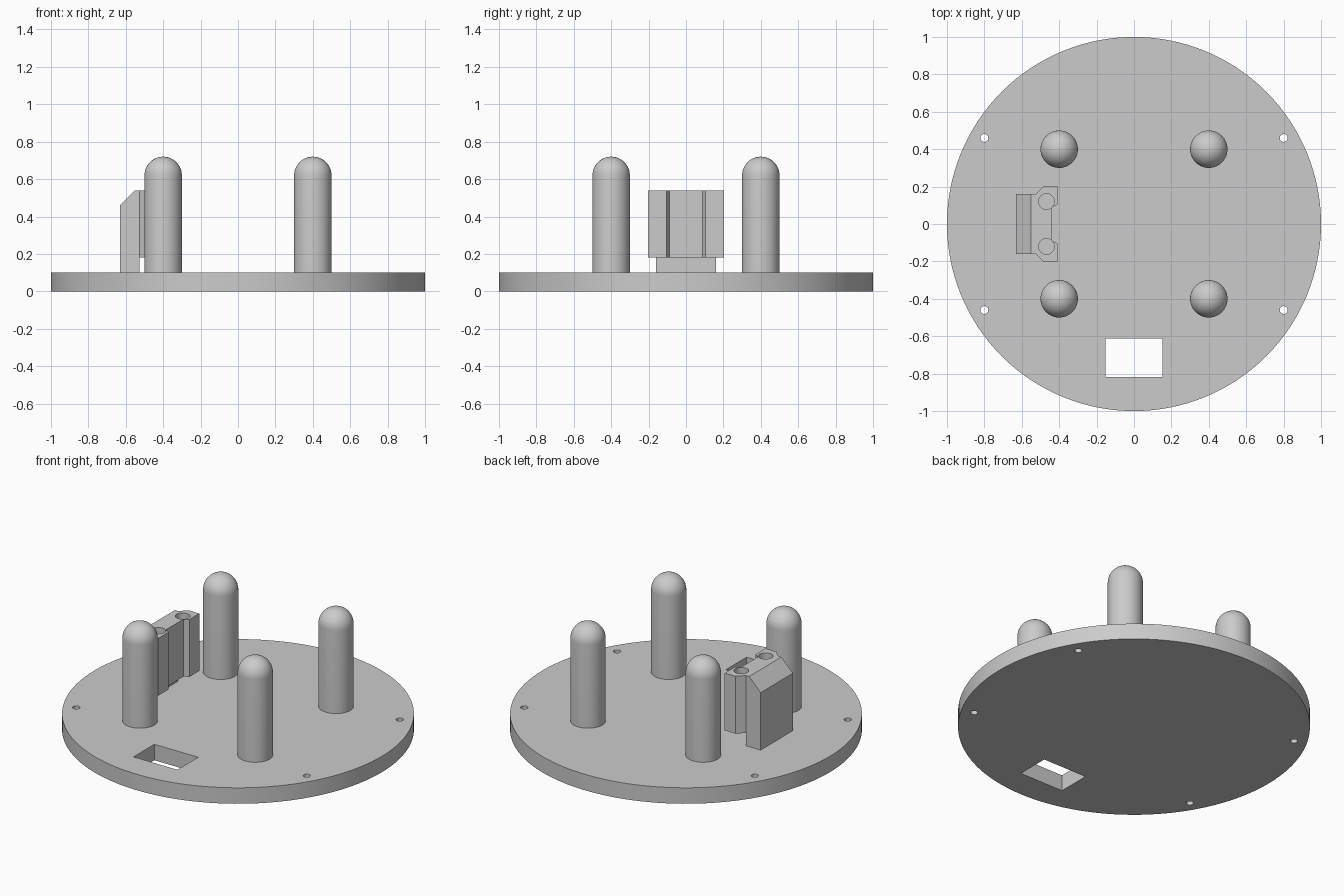
import bpy
import bmesh
import math

if "Cube" in bpy.data.objects:
    bpy.data.objects.remove(bpy.data.objects["Cube"], do_unlink=True)

grey = bpy.data.materials.new("plain grey")
grey.use_nodes = True
grey.diffuse_color = (0.6, 0.6, 0.6, 1)
grey.node_tree.nodes["Principled BSDF"].inputs["Base Color"].default_value = (0.6, 0.6, 0.6, 1)

PLATE_TOP = 0.1


def finish(bm, name):
    bmesh.ops.recalc_face_normals(bm, faces=bm.faces)
    mesh = bpy.data.meshes.new(name)
    bm.to_mesh(mesh)
    bm.free()
    mesh.materials.append(grey)
    obj = bpy.data.objects.new(name, mesh)
    bpy.context.collection.objects.link(obj)
    return obj


def prism(name, outline, offset):
    """Extrude a closed 3D outline along an offset."""
    bm = bmesh.new()
    face = bm.faces.new([bm.verts.new(p) for p in outline])
    new = bmesh.ops.extrude_face_region(bm, geom=[face])["geom"]
    verts = [g for g in new if isinstance(g, bmesh.types.BMVert)]
    bmesh.ops.translate(bm, verts=verts, vec=offset)
    return finish(bm, name)


def cylinder(name, x, y, radius, z0, z1, sides):
    ring = [(x + radius * math.cos(math.tau * i / sides),
             y + radius * math.sin(math.tau * i / sides), z0) for i in range(sides)]
    return prism(name, ring, (0, 0, z1 - z0))


def select_only(obj):
    bpy.ops.object.select_all(action='DESELECT')
    obj.select_set(True)
    bpy.context.view_layer.objects.active = obj


def combine(obj, others, operation):
    """Apply a boolean with each helper, then remove the helper."""
    select_only(obj)
    for other in others:
        mod = obj.modifiers.new("boolean", 'BOOLEAN')
        mod.operation = operation
        mod.solver = 'EXACT'
        mod.object = other
        bpy.ops.object.modifier_apply(modifier=mod.name)
        bpy.data.objects.remove(other, do_unlink=True)


def smooth(obj):
    select_only(obj)
    bpy.ops.object.shade_smooth_by_angle(angle=math.radians(30))


# Round base plate with four screw holes and a rectangular window
plate = cylinder("base_plate", 0, 0, 1, 0, PLATE_TOP, 128)
cutters = [cylinder("screw_hole_cutter", sx * 0.8, sy * 0.46, 0.021, -0.1, 0.3, 24)
           for sx in (-1, 1) for sy in (-1, 1)]
cutters.append(prism("window_cutter",
                     [(-0.152, -0.818, -0.1), (0.152, -0.818, -0.1),
                      (0.152, -0.612, -0.1), (-0.152, -0.612, -0.1)], (0, 0, 0.4)))
combine(plate, cutters, 'DIFFERENCE')
smooth(plate)

# Dome-topped posts
for side, sx in (("right", -1), ("left", 1)):
    for end, sy in (("front", -1), ("back", 1)):
        bm = bmesh.new()
        radius, shoulder, steps = 0.1, 0.62, 12
        profile = [(0, PLATE_TOP), (radius, PLATE_TOP)]
        profile += [(radius * math.cos(math.pi / 2 * i / steps),
                     shoulder + radius * math.sin(math.pi / 2 * i / steps))
                    for i in range(steps + 1)]
        verts = [bm.verts.new((r, 0, z)) for r, z in profile]
        edges = [bm.edges.new(pair) for pair in zip(verts, verts[1:])]
        bmesh.ops.spin(bm, geom=verts + edges, cent=(0, 0, 0), axis=(0, 0, 1),
                       angle=math.tau, steps=48)
        bmesh.ops.remove_doubles(bm, verts=bm.verts, dist=0.0001)
        post = finish(bm, f"{end}_{side}_post")
        post.location = (sx * 0.4, sy * 0.4, 0)
        smooth(post)

# Bracket: chamfered back block joined to a raised clamp with two pin holes
BOTTOM, TOP = 0.18, 0.54
bracket = prism("bracket",
                [(-0.63, -0.16, PLATE_TOP), (-0.527, -0.16, PLATE_TOP),
                 (-0.527, -0.16, TOP), (-0.55, -0.16, TOP), (-0.63, -0.16, 0.46)],
                (0, 0.32, 0))
half = [(-0.54, 0.16), (-0.527, 0.16), (-0.485, 0.202), (-0.41, 0.202),
        (-0.41, 0.105), (-0.44, 0.087)]
outline = half + [(x, -y) for x, y in reversed(half)]
clamp = prism("clamp", [(x, y, BOTTOM) for x, y in outline], (0, 0, TOP - BOTTOM))
combine(bracket, [clamp], 'UNION')
combine(bracket, [cylinder("pin_hole_cutter", -0.468, sy * 0.12, 0.042, 0.12, 0.7, 32)
                  for sy in (-1, 1)], 'DIFFERENCE')
smooth(bracket)
